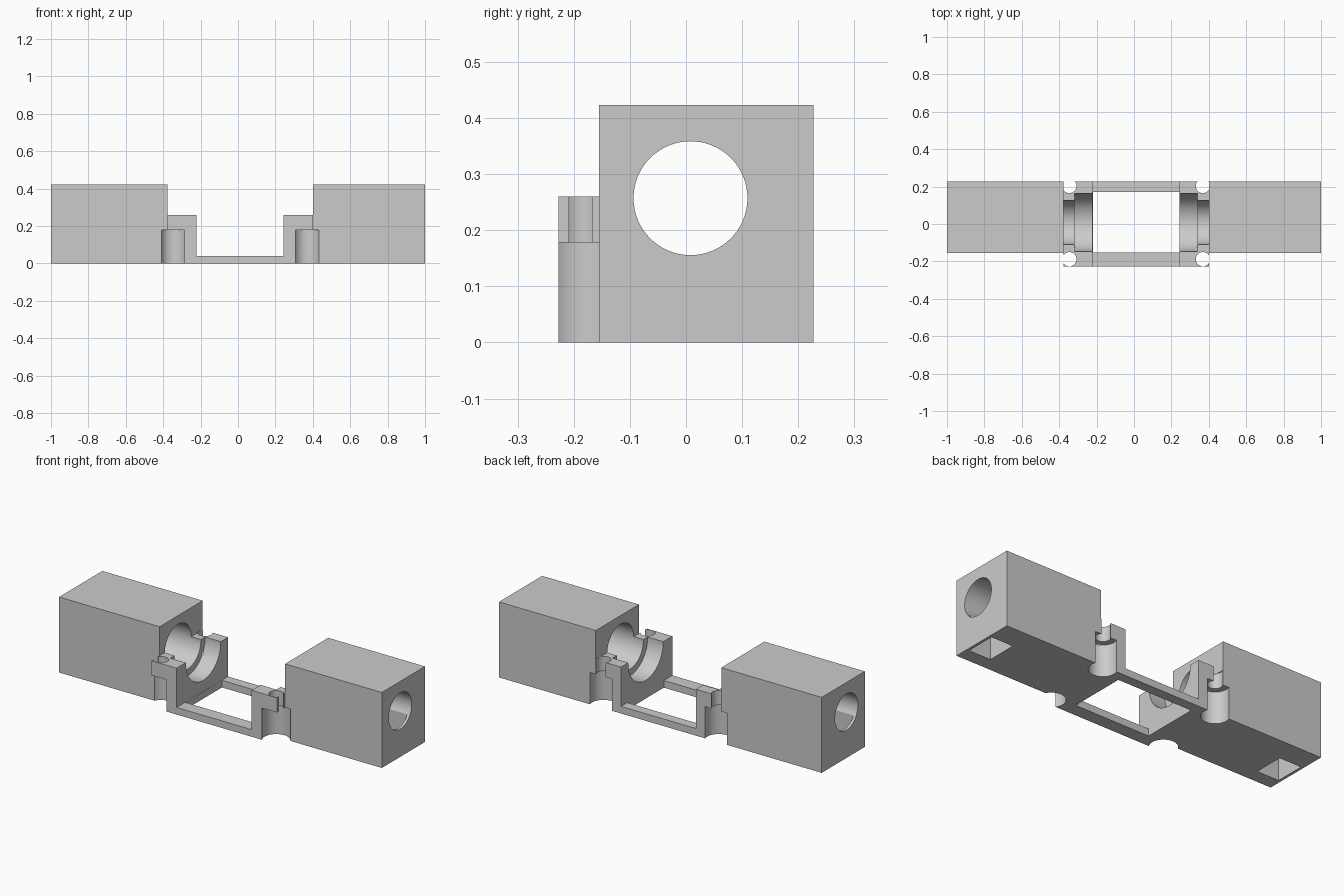
import bpy
import math
from mathutils import Matrix

if "Cube" in bpy.data.objects:
    bpy.data.objects.remove(bpy.data.objects["Cube"], do_unlink=True)

grey = bpy.data.materials.new("plain grey")
grey.use_nodes = True
colour = (0.6, 0.6, 0.6, 1)
grey.diffuse_color = colour
grey.node_tree.nodes["Principled BSDF"].inputs["Base Color"].default_value = colour

MID = 0.0115               # mirror plane between both ends
AXIS_Y, AXIS_Z = 0.008, 0.257
BACK, FRONT, HOUSING_FRONT = 0.227, -0.227, -0.155
cutters = []


def box(name, x, y, z):
    bpy.ops.mesh.primitive_cube_add(size=1)
    ob = bpy.context.object
    ob.name = name
    size = [b - a for a, b in (x, y, z)]
    centre = [(a + b) / 2 for a, b in (x, y, z)]
    ob.data.transform(Matrix.Translation(centre) @ Matrix.Diagonal((*size, 1)))
    return ob


def cylinder(name, radius, centre, length, along_x=False):
    bpy.ops.mesh.primitive_cylinder_add(vertices=64, radius=radius, depth=length)
    ob = bpy.context.object
    ob.name = name
    turn = Matrix.Rotation(math.pi / 2, 4, "Y") if along_x else Matrix()
    ob.data.transform(Matrix.Translation(centre) @ turn)
    return ob


def bore(name, radius, x):
    a, b = sorted(x)
    return cylinder(name, radius, ((a + b) / 2, AXIS_Y, AXIS_Z), b - a, True)


def combine(target, tool, operation):
    mod = target.modifiers.new(operation.lower(), "BOOLEAN")
    mod.operation = operation
    mod.solver = "EXACT"
    mod.object = tool
    tool.hide_render = True
    bpy.context.view_layer.objects.active = target
    bpy.ops.object.modifier_apply(modifier=mod.name)
    bpy.data.objects.remove(tool, do_unlink=True)


# Thin base frame with its open window
body = box("shaft_holder_body", (-0.3, 0.32), (FRONT, BACK), (0, 0.04))
combine(body, box("window", (-0.22, 0.245), (-0.152, 0.172), (-0.1, 0.2)), "DIFFERENCE")

for side in (-1, 1):
    end = side

    def span(a, b):
        return sorted((MID + side * a, MID + side * b))

    # Cradle and long housing
    combine(body, box("cradle", span(0.2325, 0.389), (FRONT, BACK), (0, 0.26)), "UNION")
    housing_x = sorted((MID + side * 0.389, end))
    combine(body, box("housing", housing_x, (HOUSING_FRONT, BACK), (0, 0.423)), "UNION")

for side in (-1, 1):
    end = side
    inner = MID + side * 0.2325
    # Stepped bore: wide seat, pocket, then through hole
    cutters.append(bore("wide_seat", 0.155, (inner - side * 0.05, MID + side * 0.329)))
    cutters.append(bore("pocket", 0.1175, (inner, side * 0.7)))
    cutters.append(bore("through_hole", 0.1015, (side * 0.6, side * 1.1)))
    # Slot from the underside up into the bore
    slot_x = sorted((side * 0.85, side * 0.985))
    cutters.append(box("slot", slot_x, (AXIS_Y - 0.085, AXIS_Y + 0.085), (-0.1, AXIS_Z)))
    # Stepped screw holes that break through the sides
    x = MID + side * 0.357
    for y in (-0.188, 0.203):
        cutters.append(cylinder("screw_head", 0.072, (x, y, 0.039), 0.278))
        cutters.append(cylinder("screw_shank", 0.038, (x, y, 0.211), 0.102))

for tool in cutters:
    combine(body, tool, "DIFFERENCE")

body.data.materials.clear()
body.data.materials.append(grey)
for poly in body.data.polygons:
    poly.material_index = 0
bpy.ops.object.select_all(action="DESELECT")
body.select_set(True)
bpy.context.view_layer.objects.active = body
bpy.ops.object.shade_smooth_by_angle(angle=math.radians(30))
